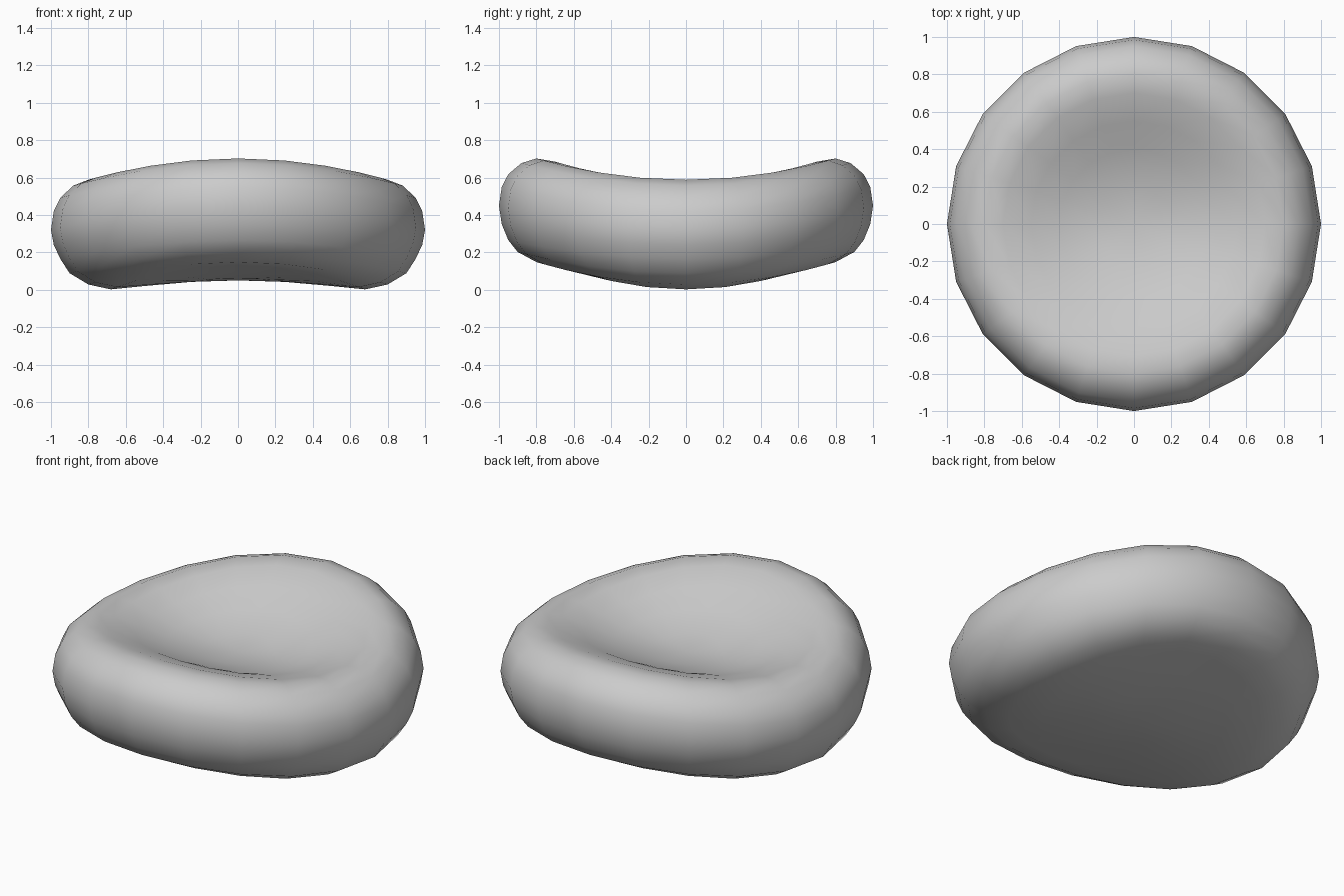
import bpy, bmesh
from math import cos, sin, pi

if "Cube" in bpy.data.objects:
    bpy.data.objects.remove(bpy.data.objects["Cube"])

SIDES = 20
# cushion cross-section, bottom to top: radius, mean height, saddle bend amount
PROFILE = [(.25, .052, .010), (.5, .058, .038), (.68, .067, .065), (.8, .088, .060),
           (.9, .145, .057), (.95, .215, .050), (.985, .295, .055), (1, .385, .065),
           (.985, .485, .065), (.95, .555, .063), (.88, .617, .060), (.8, .645, .057),
           (.7, .632, .053), (.55, .588, .042), (.4, .530, .025), (.2, .487, .008)]
BOTTOM_CENTRE, TOP_CENTRE = .05, .473

bm = bmesh.new()


def ring(r, z, bend):
    """One 20-sided ring: low at the left and right, high at front and back."""
    angles = [2 * pi * i / SIDES for i in range(SIDES)]
    return [bm.verts.new((r * cos(a), r * sin(a), z - bend * cos(2 * a))) for a in angles]


# rounded body with a dished top
rings = [ring(*p) for p in PROFILE]
for lower, upper in zip(rings, rings[1:]):
    for i in range(SIDES):
        j = (i + 1) % SIDES
        bm.faces.new((lower[i], lower[j], upper[j], upper[i]))

# close the centres
bottom = bm.verts.new((0, 0, BOTTOM_CENTRE))
top = bm.verts.new((0, 0, TOP_CENTRE))
for i in range(SIDES):
    j = (i + 1) % SIDES
    bm.faces.new((bottom, rings[0][j], rings[0][i]))
    bm.faces.new((top, rings[-1][i], rings[-1][j]))

bmesh.ops.recalc_face_normals(bm, faces=bm.faces)
for f in bm.faces:
    f.smooth = True
mesh = bpy.data.meshes.new("saddle_cushion")
bm.to_mesh(mesh)
bm.free()
cushion = bpy.data.objects.new("saddle_cushion", mesh)
bpy.context.collection.objects.link(cushion)
